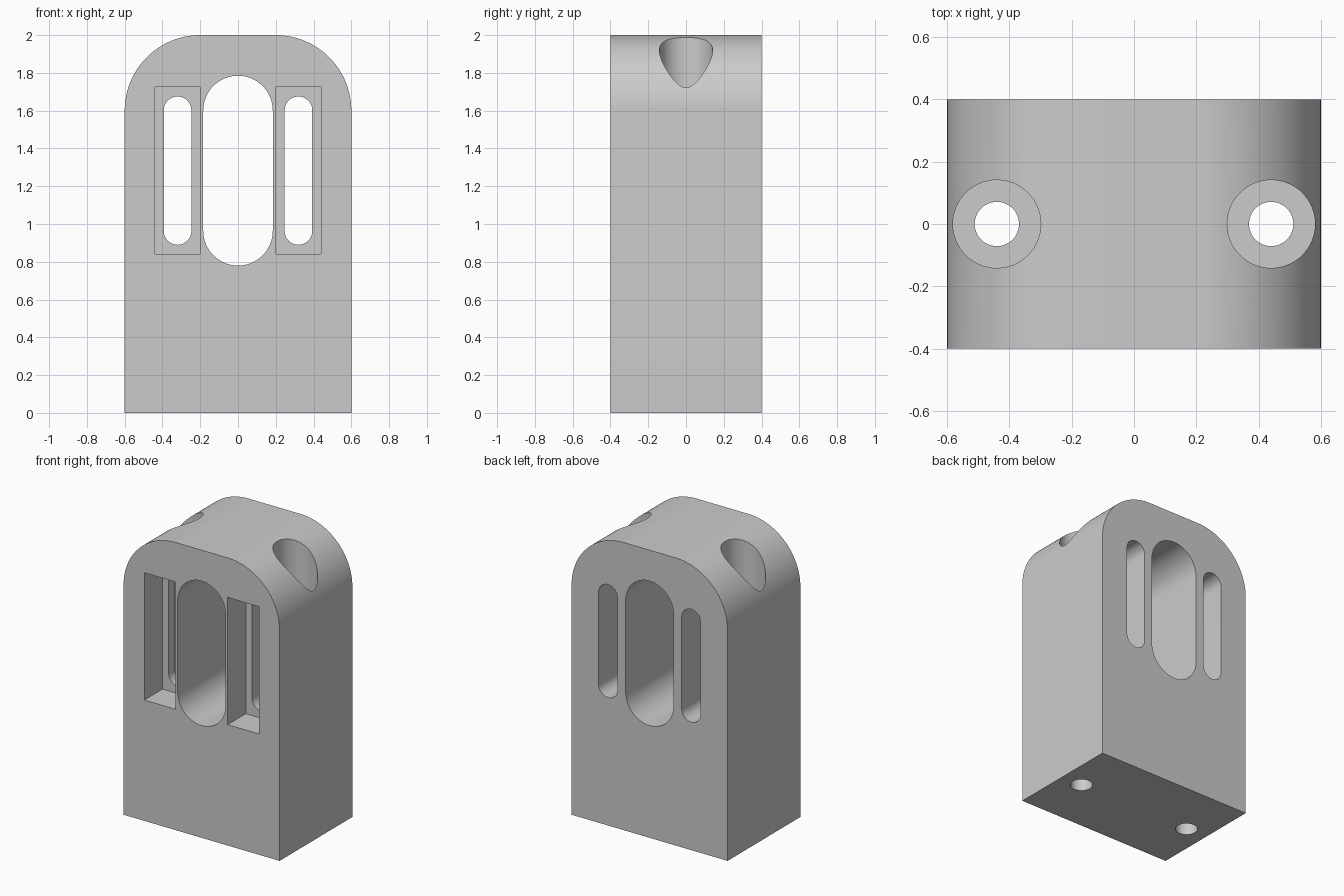
import bpy, bmesh
from math import sin, cos, pi, radians

old = bpy.data.objects.get("Cube")
if old:
    bpy.data.objects.remove(old, do_unlink=True)

grey = bpy.data.materials.new("plain grey")
grey.use_nodes = True
colour = (0.6, 0.6, 0.6, 1)
grey.diffuse_color = colour
grey.node_tree.nodes["Principled BSDF"].inputs["Base Color"].default_value = colour


def arc(cx, cz, r, start, end, steps=32):
    """Points along an arc in the front plane, angles in degrees."""
    angles = [radians(start + (end - start) * i / steps) for i in range(steps + 1)]
    return [(cx + r * cos(a), cz + r * sin(a)) for a in angles]


def make_object(name, bm):
    bmesh.ops.recalc_face_normals(bm, faces=bm.faces[:])
    mesh = bpy.data.meshes.new(name)
    bm.to_mesh(mesh)
    bm.free()
    mesh.materials.append(grey)
    obj = bpy.data.objects.new(name, mesh)
    bpy.context.collection.objects.link(obj)
    return obj


def extrude_profile(name, points, y0, y1):
    """Solid made by pushing a front-plane outline from y0 to y1."""
    bm = bmesh.new()
    face = bm.faces.new([bm.verts.new((x, y0, z)) for x, z in points])
    new = bmesh.ops.extrude_face_region(bm, geom=[face])["geom"]
    verts = [v for v in new if isinstance(v, bmesh.types.BMVert)]
    bmesh.ops.translate(bm, verts=verts, vec=(0, y1 - y0, 0))
    return make_object(name, bm)


def slot(name, cx, r, z0, z1):
    outline = arc(cx, z1 - r, r, 0, 180) + arc(cx, z0 + r, r, 180, 360)
    return extrude_profile(name, outline, -0.6, 0.6)


def upright_cylinder(name, x, r, z0, z1):
    bm = bmesh.new()
    bmesh.ops.create_cone(bm, cap_ends=True, segments=64, radius1=r, radius2=r, depth=z1 - z0)
    bmesh.ops.translate(bm, verts=bm.verts, vec=(x, 0, (z0 + z1) / 2))
    return make_object(name, bm)


# Block with rounded upper corners
outline = [(-0.6, 0), (0.6, 0)] + arc(0.2, 1.6, 0.4, 0, 90) + arc(-0.2, 1.6, 0.4, 90, 180)
block = extrude_profile("block", outline, -0.4, 0.4)

# Central slot, then the mirrored side slots, front pockets and screw holes
cutters = [slot("centre_slot_cutter", 0, 0.184, 0.78, 1.785)]
for side, s in (("left", 1), ("right", -1)):
    x0, x1 = sorted((s * 0.2, s * 0.44))
    pocket = [(x0, 0.84), (x1, 0.84), (x1, 1.725), (x0, 1.725)]
    cutters += [
        slot(side + "_slot_cutter", s * 0.32, 0.073, 0.89, 1.675),
        extrude_profile(side + "_pocket_cutter", pocket, -0.6, -0.2),
        upright_cylinder(side + "_counterbore_cutter", s * 0.44, 0.141, 0.4, 2.2),
        upright_cylinder(side + "_screw_hole_cutter", s * 0.44, 0.071, -0.2, 0.6),
    ]

bpy.ops.object.select_all(action="DESELECT")
block.select_set(True)
bpy.context.view_layer.objects.active = block
for cutter in cutters:
    mod = block.modifiers.new(cutter.name, "BOOLEAN")
    mod.operation = "DIFFERENCE"
    mod.solver = "EXACT"
    mod.object = cutter
    bpy.ops.object.modifier_apply(modifier=mod.name)
    bpy.data.objects.remove(cutter, do_unlink=True)

bpy.ops.object.shade_smooth_by_angle(angle=radians(30))
